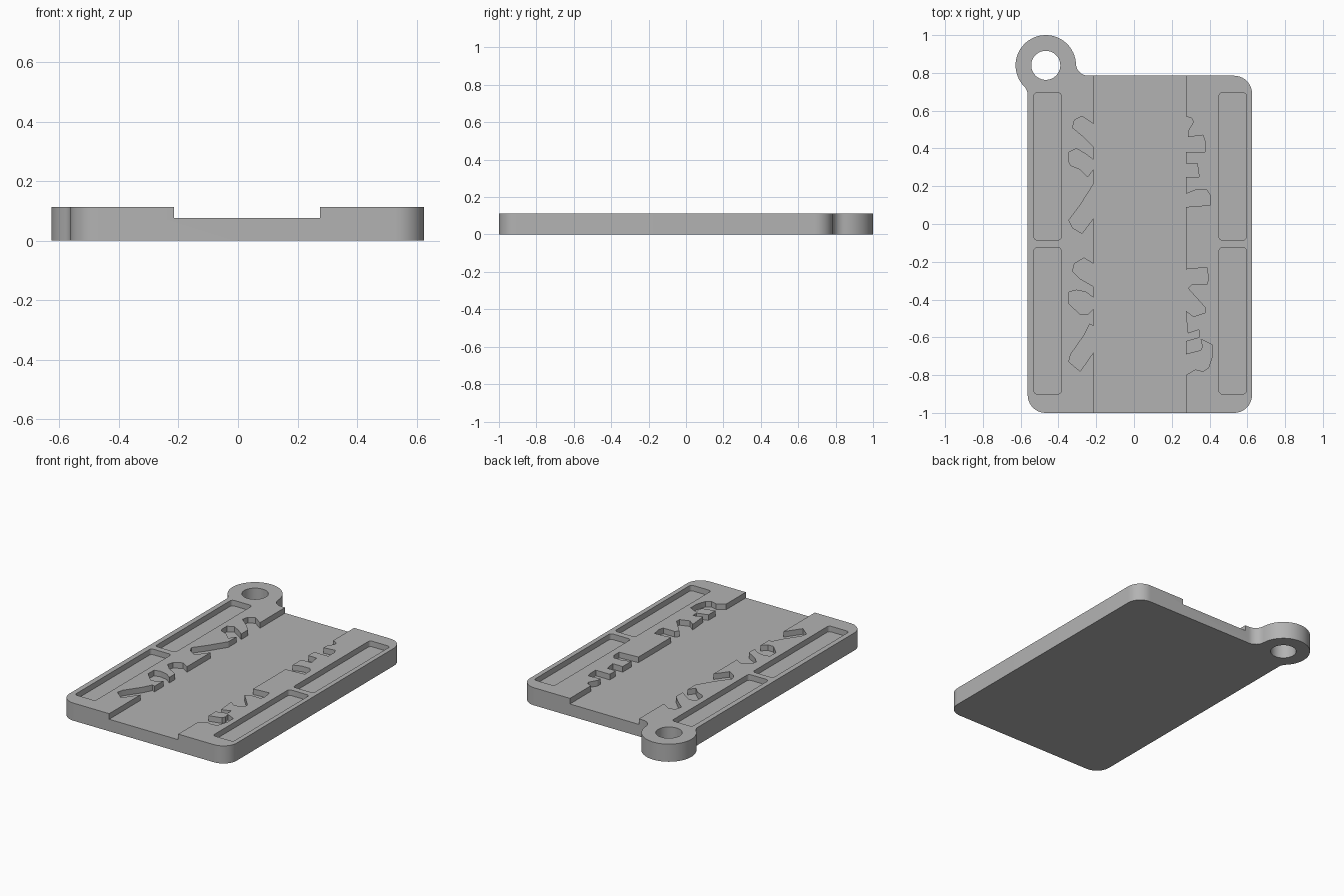
import bpy, bmesh
from math import cos, sin, radians, atan2, degrees

default = bpy.data.objects.get("Cube")
if default:
    bpy.data.objects.remove(default)

HEIGHT, FLOOR = 0.113, 0.077
LEFT, RIGHT, FRONT, BACK = -0.563, 0.625, -1.0, 0.785
RING, RING_R, HOLE_R, FILLET = (-0.467, 0.84), 0.16, 0.077, 0.065

grey = bpy.data.materials.new("plain grey")
grey.use_nodes = True
colour = (0.45, 0.45, 0.45, 1)
grey.diffuse_color = colour
grey.node_tree.nodes["Principled BSDF"].inputs["Base Color"].default_value = colour


def arc(centre, radius, start, end, steps=10):
    """Points along an arc, angles in degrees."""
    points = []
    for i in range(steps + 1):
        a = radians(start + (end - start) * i / steps)
        points.append((centre[0] + radius * cos(a), centre[1] + radius * sin(a)))
    return points


def rounded_rect(x0, x1, y0, y1, r):
    return (arc((x0 + r, y0 + r), r, 180, 270, 5) + arc((x1 - r, y0 + r), r, 270, 360, 5)
            + arc((x1 - r, y1 - r), r, 0, 90, 5) + arc((x0 + r, y1 - r), r, 90, 180, 5))


def prism(name, outline, z0, z1):
    """Extrude a flat outline between two heights."""
    bm = bmesh.new()
    face = bm.faces.new([bm.verts.new((x, y, z0)) for x, y in outline])
    top = bmesh.ops.extrude_face_region(bm, geom=[face])["geom"]
    moved = [v for v in top if isinstance(v, bmesh.types.BMVert)]
    bmesh.ops.translate(bm, verts=moved, vec=(0, 0, z1 - z0))
    bmesh.ops.recalc_face_normals(bm, faces=bm.faces)
    mesh = bpy.data.meshes.new(name)
    bm.to_mesh(mesh)
    bm.free()
    mesh.materials.append(grey)
    obj = bpy.data.objects.new(name, mesh)
    bpy.context.collection.objects.link(obj)
    return obj


# Plate outline with a key ring tab blended into the back left corner
reach = RING_R + FILLET
dy = BACK + FILLET - RING[1]
back_fillet = (RING[0] + (reach ** 2 - dy ** 2) ** 0.5, BACK + FILLET)
dx = LEFT - FILLET - RING[0]
side_fillet = (LEFT - FILLET, RING[1] - (reach ** 2 - dx ** 2) ** 0.5)
back_angle = degrees(atan2(back_fillet[1] - RING[1], back_fillet[0] - RING[0]))
side_angle = degrees(atan2(side_fillet[1] - RING[1], side_fillet[0] - RING[0])) + 360
r = 0.095
outline = (arc((LEFT + r, FRONT + r), r, 180, 270)
           + arc((RIGHT - r, FRONT + r), r, 270, 360)
           + arc((RIGHT - r, BACK - r), r, 0, 90)
           + arc(back_fillet, FILLET, 270, 180 + back_angle)
           + arc(RING, RING_R, back_angle, side_angle, 40)[1:]
           + arc(side_fillet, FILLET, side_angle - 180, 0)[1:])
plate = prism("tag_plate", outline, 0, HEIGHT)

# Carved notches along the channel: (depth into rail, y) in hundredths
left_notches = [
    (0, 53), (6, 57), (10, 55), (11, 51), (5, 46), (0, 41),
    (0, 34), (4, 37), (9, 40), (13, 38), (13, 33), (12, 31), (7, 29), (3, 25), (0, 29),
    (0, 21), (7, 10), (13, 2), (11, -2), (6, -5), (0, 3),
    (0, -21), (5, -18), (10, -21), (11, -25), (7, -29), (0, -33),
    (0, -39), (4, -36), (9, -35), (13, -36), (13, -42), (7, -48), (3, -48), (0, -45),
    (0, -54), (2, -53), (5, -59), (12, -69), (13, -73), (7, -78), (0, -68)]
right_notches = [
    (0, 57), (3, 56), (4, 54), (1, 49), (1, 46), (9, 47), (10, 44), (10, 38), (0, 38),
    (0, 32), (6, 32), (7, 25), (0, 25),
    (0, 16), (5, 18), (11, 18), (13, 15), (13, 10), (0, 9),
    (0, -24), (11, -23), (12, -29), (11, -32), (3, -32), (1, -34), (10, -44), (10, -47),
    (4, -49), (0, -46), (0, -48), (1, -58), (7, -56), (7, -60), (0, -62),
    (0, -69), (8, -67), (9, -65), (8, -61), (14, -64), (14, -70), (12, -76), (9, -78),
    (5, -77), (0, -80)]


def channel_edge(x, side, notches):
    inner = [(x + side * d / 100, y / 100) for d, y in notches]
    return [(x, BACK + 0.02)] + inner + [(x, FRONT - 0.02)]


channel = (channel_edge(-0.215, -1, left_notches)
           + channel_edge(0.275, 1, right_notches)[::-1])
above = HEIGHT + 0.1
cutters = [prism("channel_cutter", channel, FLOOR, above),
           prism("ring_hole_cutter", arc(RING, HOLE_R, 0, 351, 39), -0.1, above)]

# Four shallow pockets, two in each rail
for x in (-0.53, 0.45):
    for y0, y1 in ((-0.9, -0.125), (-0.085, 0.695)):
        pocket = rounded_rect(x, x + 0.145, y0, y1, 0.018)
        cutters.append(prism("pocket_cutter", pocket, FLOOR, above))

# Cut everything out of the plate
bpy.ops.object.select_all(action="DESELECT")
bpy.context.view_layer.objects.active = plate
plate.select_set(True)
for cutter in cutters:
    cutter.hide_render = True
    cut = plate.modifiers.new("cut", "BOOLEAN")
    cut.operation = "DIFFERENCE"
    cut.solver = "EXACT"
    cut.object = cutter
    bpy.ops.object.modifier_apply(modifier=cut.name)
    bpy.data.objects.remove(cutter)

bpy.ops.object.shade_smooth_by_angle(angle=radians(30))
